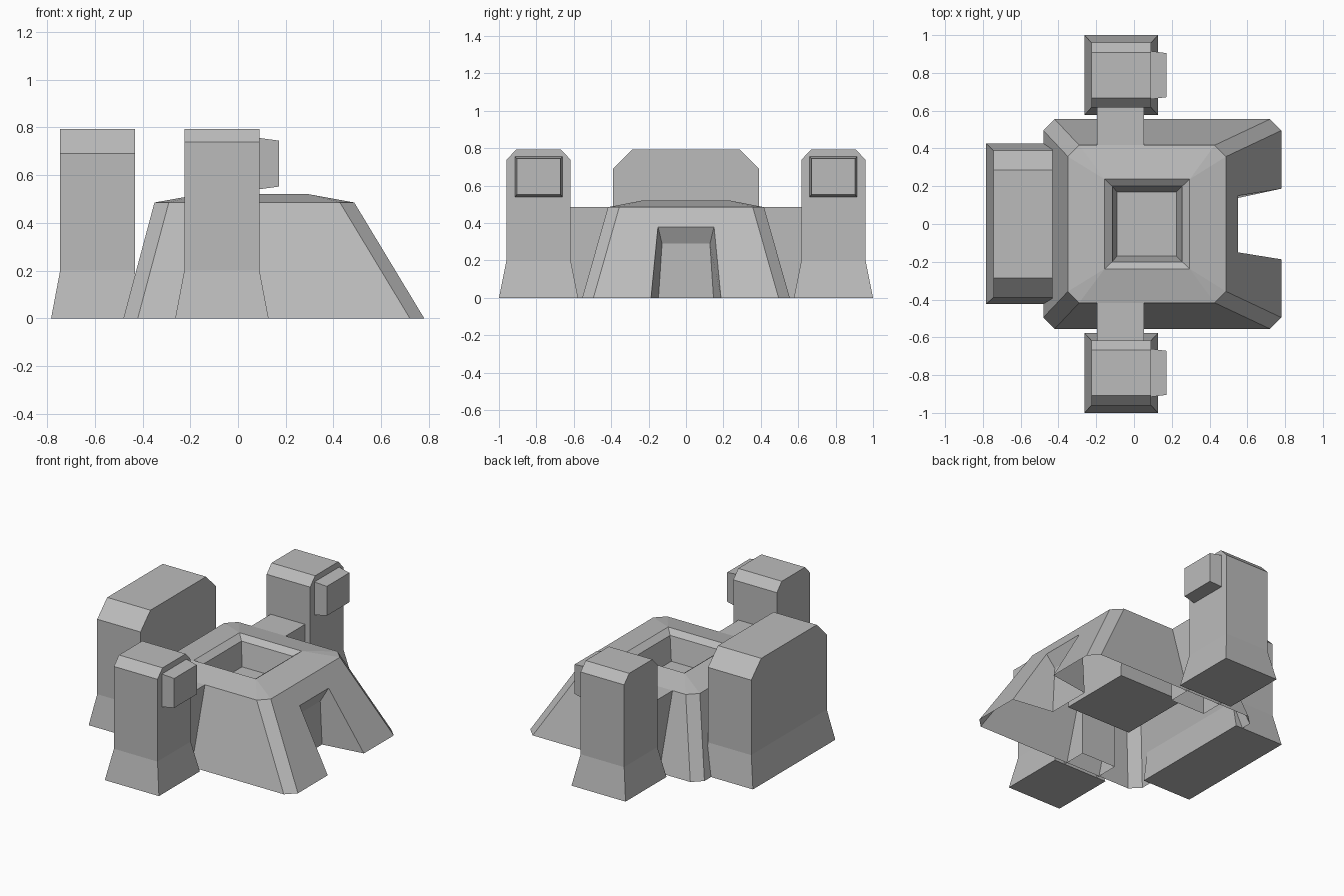
import bpy, bmesh

cube = bpy.data.objects.get("Cube")
if cube:
    bpy.data.objects.remove(cube, do_unlink=True)

grey = bpy.data.materials.new("plain grey")
grey.use_nodes = True
colour = (0.5, 0.5, 0.5, 1)
grey.diffuse_color = colour
grey.node_tree.nodes["Principled BSDF"].inputs["Base Color"].default_value = colour


def rect(x0, x1, y0, y1, z):
    """Counter-clockwise level rectangle."""
    return [(x0, y0, z), (x1, y0, z), (x1, y1, z), (x0, y1, z)]


def octagon(x0, x1, y, c, z):
    """Rectangle with cut corners, first edge along the front."""
    return [(x0 + c, -y, z), (x1 - c, -y, z), (x1, c - y, z), (x1, y - c, z),
            (x1 - c, y, z), (x0 + c, y, z), (x0, y - c, z), (x0, c - y, z)]


def finish(name, bm):
    bmesh.ops.remove_doubles(bm, verts=bm.verts, dist=0.0001)
    mesh = bpy.data.meshes.new(name)
    bm.to_mesh(mesh)
    bm.free()
    mesh.materials.append(grey)
    obj = bpy.data.objects.new(name, mesh)
    bpy.context.collection.objects.link(obj)
    return obj


def add_loops(bm, loops, bottom=True, top=True, skip=()):
    """Bridge stacked loops; skip lists (level, side) faces to leave open."""
    rows = [[bm.verts.new(p) for p in loop] for loop in loops]
    n = len(rows[0])
    for level, (a, b) in enumerate(zip(rows, rows[1:])):
        for i in range(n):
            if (level, i) not in skip:
                j = (i + 1) % n
                bm.faces.new((a[i], a[j], b[j], b[i]))
    if bottom:
        bm.faces.new(rows[0][::-1])
    if top:
        bm.faces.new(rows[-1])


def solid(name, loops, bottom=True, top=True):
    bm = bmesh.new()
    add_loops(bm, loops, bottom, top)
    return finish(name, bm)


# Central bunker shell with sloped walls and low roof
EAVE = 0.485
base = octagon(-0.48, 0.78, 0.555, 0.06, 0)
eave = octagon(-0.35, 0.487, 0.417, 0.06, EAVE)
rim = rect(-0.155, 0.295, -0.237, 0.237, 0.52)
rim8 = [p for corner in rim for p in (corner, corner)]
rim8 = rim8[1:] + rim8[:1]
bm = bmesh.new()
add_loops(bm, [base, eave], False, False, skip={(0, 2)})
for i in range(8):
    j = (i + 1) % 8
    pts = [eave[i], eave[j], rim8[j], rim8[i]]
    pts = list(dict.fromkeys(pts))
    bm.faces.new([bm.verts.new(p) for p in pts])

# Roof pit
add_loops(bm, [rim, rect(-0.115, 0.255, -0.2, 0.2, 0.49),
               rect(-0.09, 0.225, -0.17, 0.17, 0.34)], bottom=False)

# Doorway wall and recess
door_z = 0.38
door_x = 0.78 - (0.78 - 0.487) * door_z / EAVE
outer = [(0.78, -0.187, 0), (door_x, -0.15, door_z),
         (door_x, 0.15, door_z), (0.78, 0.187, 0)]
inner = [(0.505, -0.147, 0), (0.505, -0.128, 0.29),
         (0.505, 0.128, 0.29), (0.505, 0.147, 0)]
frame = [base[2], eave[2], eave[3], base[3]]
for a, b in ((frame, outer), (outer, inner)):
    for i in range(3):
        bm.faces.new([bm.verts.new(p) for p in (a[i + 1], a[i], b[i], b[i + 1])][::-1][::-1])
bm.faces.new([bm.verts.new(p) for p in inner[::-1]])
bmesh.ops.remove_doubles(bm, verts=bm.verts, dist=0.0001)
bmesh.ops.recalc_face_normals(bm, faces=bm.faces)
roof = max(bm.faces, key=lambda f: f.calc_center_median().z)
if roof.normal.z < 0:
    bmesh.ops.reverse_faces(bm, faces=bm.faces)
finish("bunker_shell", bm)

# Block hanging under the roof pit
solid("pit_block", [rect(-0.165, 0.305, -0.245, 0.245, 0.15),
                    rect(-0.14, 0.28, -0.22, 0.22, 0.49)], top=False)

# Side towers, each with a box on its face and a link to the bunker
for side, s in (("front", -1), ("back", 1)):
    def block(x0, x1, y0, y1, z):
        return rect(x0, x1, *sorted((s * y0, s * y1)), z)

    solid(side + "_tower", [block(-0.263, 0.128, 0.577, 1.0, 0),
                            block(-0.225, 0.09, 0.617, 0.96, 0.2),
                            block(-0.225, 0.09, 0.617, 0.96, 0.738),
                            block(-0.225, 0.09, 0.668, 0.908, 0.793)])
    solid(side + "_link", [block(-0.195, 0.053, 0.41, 0.63, 0),
                           block(-0.195, 0.053, 0.41, 0.63, EAVE)], bottom=False)
    near = [(0.085, s * 0.788 + dy, 0.648 + dz) for dy, dz in
            ((-0.128, -0.108), (0.128, -0.108), (0.128, 0.108), (-0.128, 0.108))]
    far = [(0.172, s * 0.788 + (y - s * 0.788) * 0.91, 0.648 + (z - 0.648) * 0.89)
           for _, y, z in near]
    solid(side + "_tower_box", [near, far])

# Wide rear tower
solid("wide_tower", [rect(-0.783, -0.432, -0.424, 0.427, 0),
                     rect(-0.745, -0.432, -0.39, 0.39, 0.2),
                     rect(-0.745, -0.432, -0.39, 0.39, 0.69),
                     rect(-0.745, -0.432, -0.287, 0.287, 0.793)])
